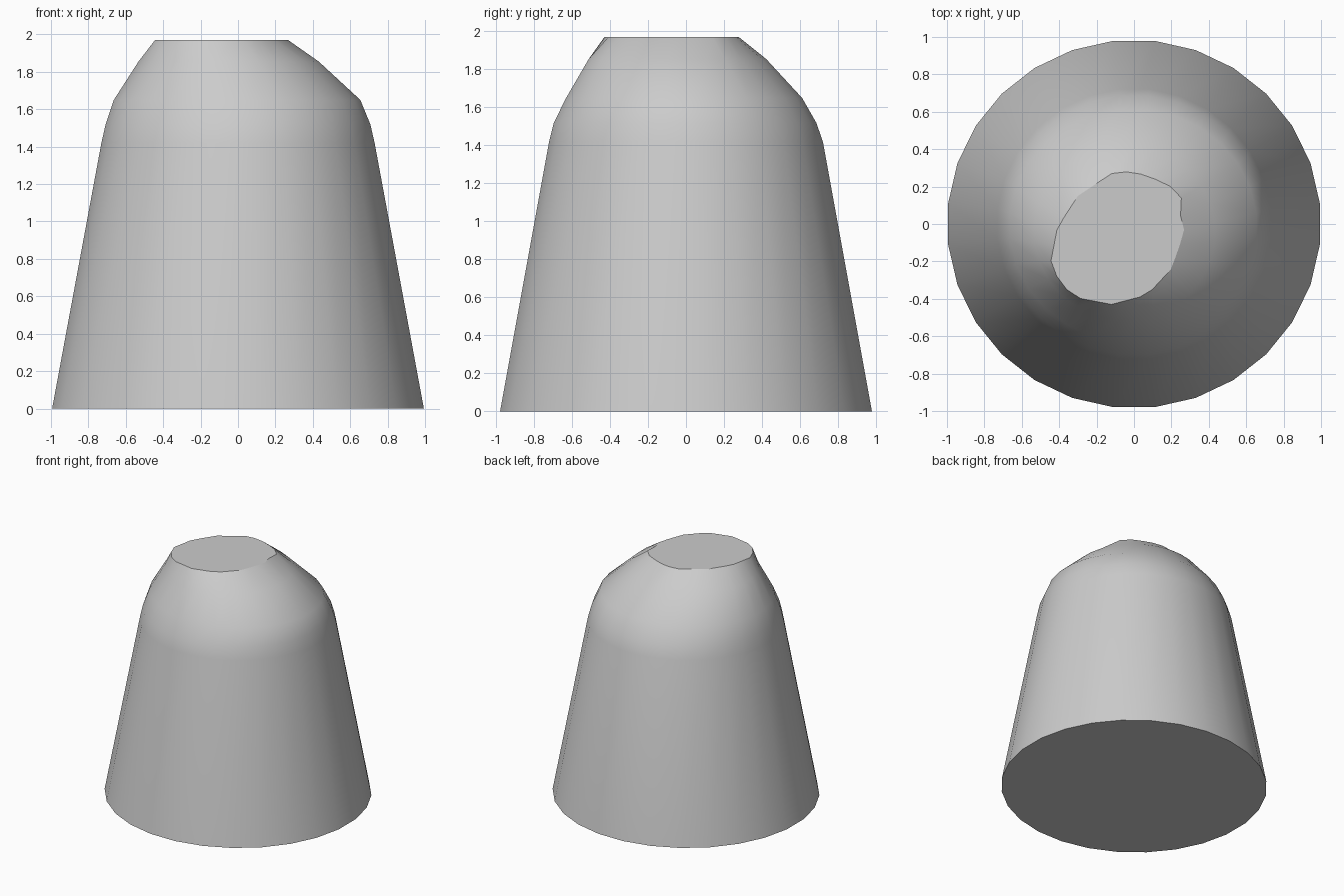
import bpy
import bmesh
from math import sin, cos, pi, radians
from mathutils import Vector
from mathutils.geometry import intersect_line_line_2d

cube = bpy.data.objects.get("Cube")
if cube:
    bpy.data.objects.remove(cube, do_unlink=True)

grey = bpy.data.materials.new("plain grey")
grey.use_nodes = True
colour = (0.6, 0.6, 0.6, 1)
grey.diffuse_color = colour
grey.node_tree.nodes["Principled BSDF"].inputs["Base Color"].default_value = colour

SIDES = 28
TOP = 1.97
angles = [2 * pi * (i + 0.5) / SIDES - pi / 2 for i in range(SIDES)]

# Irregular outline of the flat, off-centre cut at the top
OUTLINE = [Vector(p) for p in (
    (-0.45, -0.23), (-0.33, -0.39), (-0.12, -0.43), (0.07, -0.38),
    (0.2, -0.24), (0.27, -0.04), (0.24, 0.08), (0.26, 0.17),
    (0.07, 0.26), (-0.03, 0.28), (-0.12, 0.27), (-0.3, 0.15), (-0.41, -0.02))]
CENTRE = Vector((-0.08, -0.07))


def ellipse(rx, ry, cx, cy, z):
    return [(cx + rx * cos(a), cy + ry * sin(a), z) for a in angles]


def cut_ring(z):
    """Sample the cut outline at the same angles as the other rings."""
    ring = []
    for a in angles:
        far = CENTRE + Vector((cos(a), sin(a)))
        for p, q in zip(OUTLINE, OUTLINE[1:] + OUTLINE[:1]):
            hit = intersect_line_line_2d(CENTRE, far, p, q)
            if hit:
                ring.append((hit.x, hit.y, z))
                break
    return ring


# Tapered wall, rounded shoulder and sloping cap
rings = [
    ellipse(1.0, 0.985, 0, 0, 0),
    ellipse(0.735, 0.725, 0, 0.0, 1.42),
    ellipse(0.712, 0.695, 0, -0.005, 1.52),
    ellipse(0.663, 0.625, -0.005, -0.01, 1.65),
    ellipse(0.485, 0.47, -0.05, -0.045, 1.855),
    cut_ring(TOP),
]

bm = bmesh.new()
loops = [[bm.verts.new(p) for p in ring] for ring in rings]
for low, high in zip(loops, loops[1:]):
    for i in range(SIDES):
        j = (i + 1) % SIDES
        bm.faces.new((low[i], low[j], high[j], high[i]))
bm.faces.new(loops[0][::-1])
bm.faces.new(loops[-1])
bmesh.ops.recalc_face_normals(bm, faces=bm.faces)

mesh = bpy.data.meshes.new("tapered_plug")
bm.to_mesh(mesh)
bm.free()
mesh.materials.append(grey)
plug = bpy.data.objects.new("tapered_plug", mesh)
bpy.context.collection.objects.link(plug)
bpy.context.view_layer.objects.active = plug
plug.select_set(True)
bpy.ops.object.shade_smooth_by_angle(angle=radians(30))
